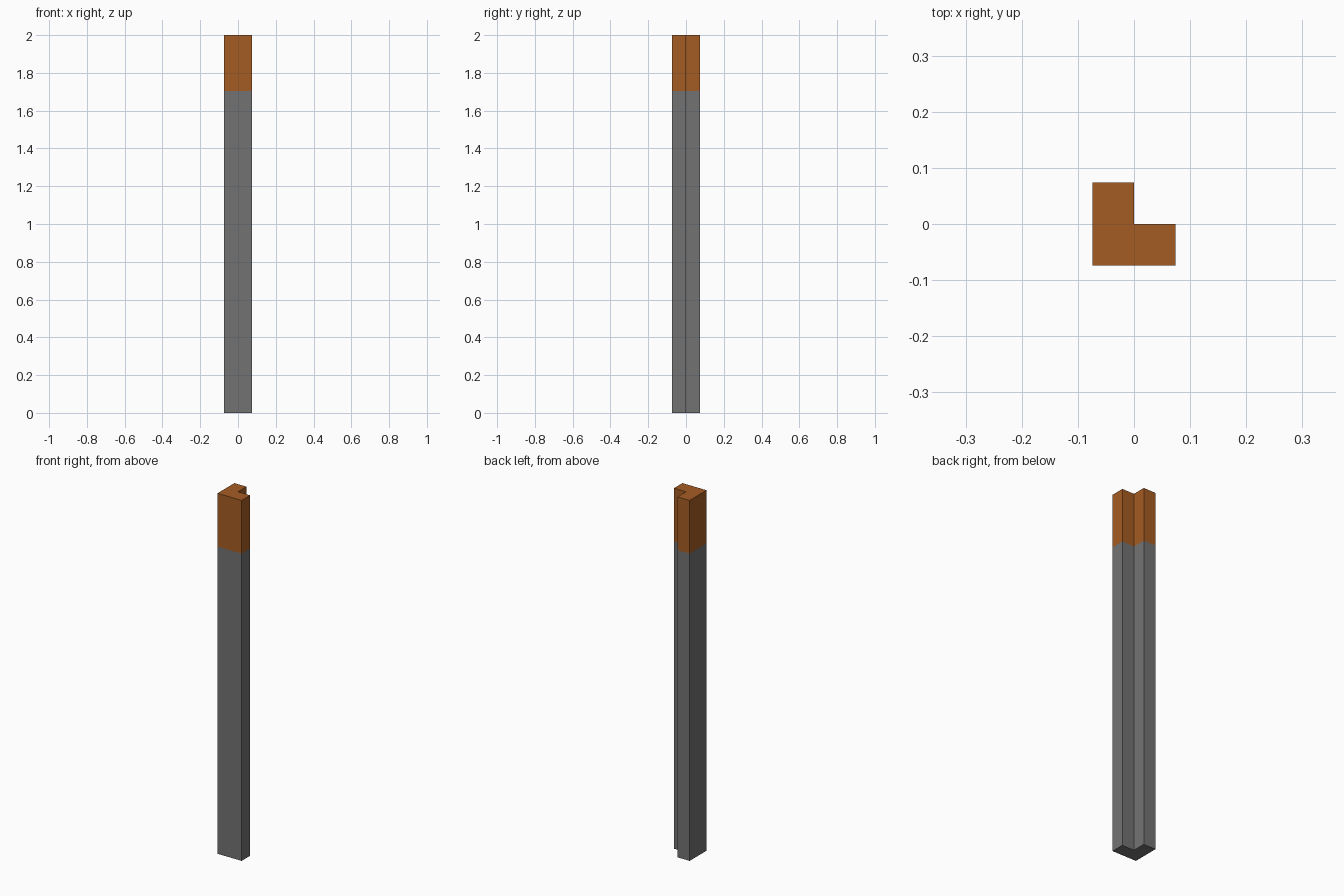
import bpy
import bmesh

cube = bpy.data.objects.get("Cube")
if cube:
    bpy.data.objects.remove(cube, do_unlink=True)

HALF = 0.074      # half width of the post
HEIGHT = 2.0
BAND = 1.705      # lower edge of the painted tip


def make_material(name, rgb):
    mat = bpy.data.materials.new(name)
    mat.use_nodes = True
    color = (*rgb, 1.0)
    mat.diffuse_color = color
    mat.node_tree.nodes["Principled BSDF"].inputs["Base Color"].default_value = color
    return mat


# L-shaped profile, open corner towards the back and +x
profile = [(-HALF, -HALF), (HALF, -HALF), (HALF, 0), (0, 0), (0, HALF), (-HALF, HALF)]

bm = bmesh.new()
bottom = bm.faces.new([bm.verts.new((x, y, 0)) for x, y in profile])
result = bmesh.ops.extrude_face_region(bm, geom=[bottom], use_keep_orig=True)
top_verts = [g for g in result["geom"] if isinstance(g, bmesh.types.BMVert)]
bmesh.ops.translate(bm, verts=top_verts, vec=(0, 0, HEIGHT))

# Cut the walls where the paint begins
bmesh.ops.bisect_plane(bm, geom=bm.verts[:] + bm.edges[:] + bm.faces[:],
                       plane_co=(0, 0, BAND), plane_no=(0, 0, 1))
bmesh.ops.recalc_face_normals(bm, faces=bm.faces[:])

# Painted tip above the cut, bare post below
for face in bm.faces:
    face.material_index = int(face.calc_center_median().z > BAND)

mesh = bpy.data.meshes.new("angle_post")
bm.to_mesh(mesh)
bm.free()
mesh.materials.append(make_material("steel grey", (0.171, 0.171, 0.171)))
mesh.materials.append(make_material("rust orange", (0.376, 0.107, 0.017)))

post = bpy.data.objects.new("angle_post", mesh)
bpy.context.collection.objects.link(post)
